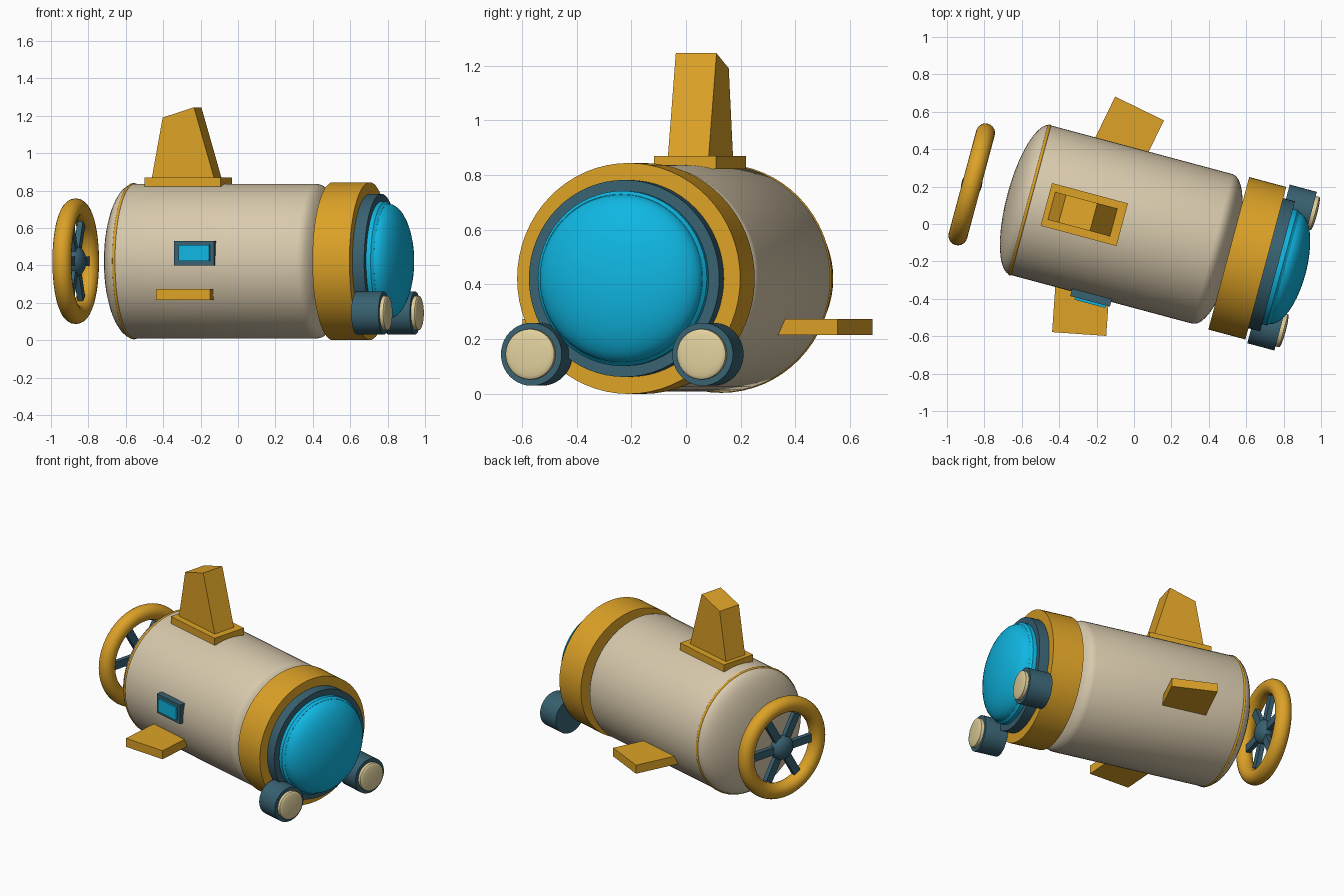
import bpy, bmesh, math
from mathutils import Matrix, Vector

if "Cube" in bpy.data.objects:
    bpy.data.objects.remove(bpy.data.objects["Cube"])

# Hull frame: local x runs along the hull axis to the nose, origin on the axis
HULL = Matrix.Rotation(math.radians(-15), 4, 'Z') @ Matrix.Translation((0, -0.02, 0.422))


def material(name, color):
    m = bpy.data.materials.new(name)
    m.diffuse_color = (*color, 1)
    m.use_nodes = True
    m.node_tree.nodes["Principled BSDF"].inputs["Base Color"].default_value = m.diffuse_color
    return m


CREAM = material("cream", (0.69, 0.59, 0.42))
ORANGE = material("orange", (0.72, 0.36, 0.02))
TEAL = material("dark teal", (0.04, 0.12, 0.165))
CYAN = material("cyan glass", (0.005, 0.47, 0.76))
LENS = material("pale lens", (0.76, 0.64, 0.34))


def finish(bm, name, mat, smooth=True):
    bmesh.ops.recalc_face_normals(bm, faces=bm.faces)
    bm.transform(HULL)
    me = bpy.data.meshes.new(name)
    bm.to_mesh(me)
    bm.free()
    me.materials.append(mat)
    ob = bpy.data.objects.new(name, me)
    bpy.context.collection.objects.link(ob)
    if smooth:
        bpy.ops.object.select_all(action='DESELECT')
        ob.select_set(True)
        bpy.context.view_layer.objects.active = ob
        bpy.ops.object.shade_smooth_by_angle(angle=math.radians(35))
    return ob


def lathe(name, profile, mat, center=(0, 0), closed=False, steps=64):
    """Spin (x, radius) points around an axis parallel to the hull."""
    bm = bmesh.new()
    vs = [bm.verts.new((x, 0, r)) for x, r in profile]
    es = [bm.edges.new(p) for p in zip(vs, vs[1:])]
    if closed:
        es.append(bm.edges.new((vs[-1], vs[0])))
    bmesh.ops.spin(bm, geom=vs + es, cent=(0, 0, 0), axis=(1, 0, 0),
                   angle=2 * math.pi, steps=steps)
    bmesh.ops.remove_doubles(bm, verts=bm.verts, dist=1e-5)
    bmesh.ops.translate(bm, verts=bm.verts, vec=(0, *center))
    return finish(bm, name, mat)


def dome(x, depth, radius, n=10):
    """Quarter ellipse from the rim at x to the pole at x + depth."""
    return [(x + depth * math.sin(a), radius * math.cos(a) if i < n else 0)
            for i in range(n + 1) for a in [i * math.pi / 2 / n]]


def torus(name, x, major, minor, mat):
    pts = [(x + minor * math.cos(a), major + minor * math.sin(a))
           for a in [i * math.tau / 20 for i in range(20)]]
    return lathe(name, pts, mat, closed=True)


def box(name, lo, hi, mat, rot=None, top=None):
    """Box from corner to corner; top reshapes the vertices, rot turns the box."""
    bm = bmesh.new()
    bmesh.ops.create_cube(bm, size=1)
    lo, hi = Vector(lo), Vector(hi)
    for v in bm.verts:
        v.co = Vector([hi[i] if v.co[i] > 0 else lo[i] for i in range(3)])
        if top and v.co.z == hi.z:
            v.co = Vector(top(v.co))
    if rot:
        bm.transform(rot)
    return finish(bm, name, mat, smooth=False)


# Hull with domed ends and a thin seam band
lathe("hull", dome(-0.57, -0.125, 0.414)[::-1] + dome(0.44, 0.125, 0.414), CREAM)
torus("seam_band", -0.572, 0.409, 0.009, ORANGE)

# Nose: collar, rim and bulging window
lathe("nose_collar", [(0.53, 0), (0.53, 0.422), (0.735, 0.422), (0.735, 0)], ORANGE)
lathe("window_rim", [(0.72, 0), (0.72, 0.36), (0.80, 0.36), (0.80, 0)], TEAL)
lathe("window_seat", [(0.79, 0), (0.79, 0.32), (0.825, 0.32), (0.84, 0.308), (0.84, 0)], CYAN)
lathe("window_dome", dome(0.835, 0.12, 0.308), CYAN)

# Headlamps on both sides of the nose
for side, label in ((-1, "right"), (1, "left")):
    c = (side * 0.324, -0.277)
    lathe("lamp_" + label, [(0.75, 0), (0.75, 0.115), (0.90, 0.115), (0.90, 0)],
          TEAL, c, steps=40)
    lathe("lamp_lens_" + label, [(0.89, 0), (0.89, 0.092)] + dome(0.92, 0.012, 0.092, 6),
          LENS, c, steps=40)

# Tower on its base plate, tapering lengthwise with a sloped top
box("tower_base", (-0.48, -0.118, 0.40), (-0.06, 0.118, 0.448), ORANGE)
box("tower", (-0.452, -0.077, 0.44), (-0.105, 0.077, 0.80), ORANGE,
    top=lambda c: (-0.391, c.y, 0.768) if c.x < -0.3 else (-0.218, c.y, 0.823))

# Swept side fins, mirrored
for side, label in ((-1, "right"), (1, "left")):
    turn = (Matrix.Translation((-0.131, side * 0.624, -0.177))
            @ Matrix.Rotation(math.radians(-11 * side), 4, 'Z'))
    ys = sorted((0, -side * 0.36))
    box("side_fin_" + label, (-0.145, ys[0], -0.029), (0.145, ys[1], 0.029), ORANGE, turn)

# Framed porthole on the right flank
box("porthole_frame", (-0.23, -0.44, -0.022), (-0.01, -0.38, 0.108), TEAL)
box("porthole_glass", (-0.203, -0.453, 0.0), (-0.033, -0.40, 0.086), CYAN)

# Propeller: guard ring, hub and six blades
PROP = -0.893
torus("propeller_guard", PROP, 0.285, 0.051, ORANGE)
lathe("propeller_hub", dome(PROP, -0.055, 0.08)[::-1] + dome(PROP, 0.055, 0.08)[1:],
      TEAL, steps=32)
for i in range(6):
    box("propeller_blade_%d" % (i + 1), (PROP - 0.015, 0.04, -0.026),
        (PROP + 0.015, 0.23, 0.026), TEAL, Matrix.Rotation(i * math.pi / 3, 4, 'X'))
